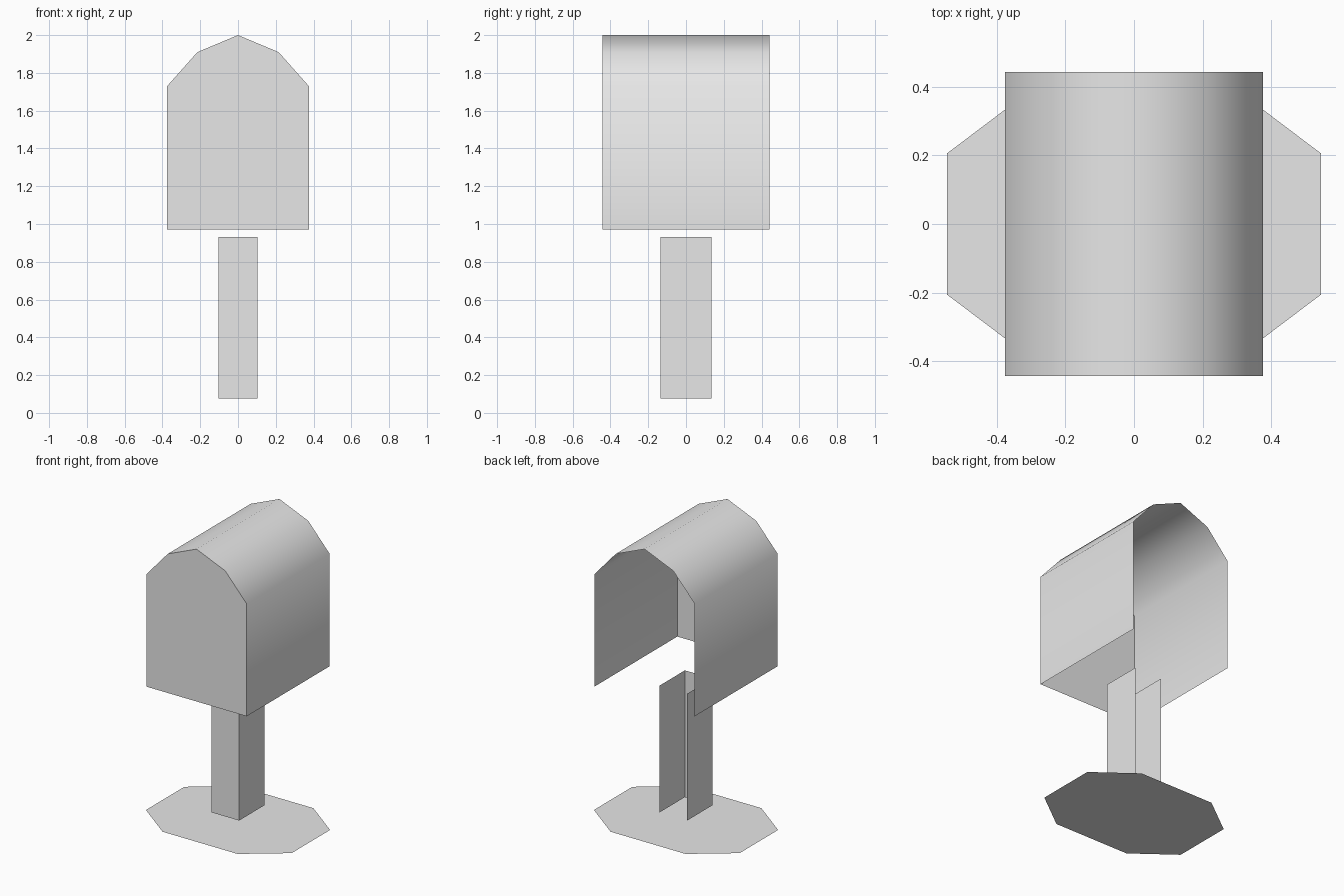
import bpy
import bmesh

default_cube = bpy.data.objects.get("Cube")
if default_cube:
    bpy.data.objects.remove(default_cube, do_unlink=True)

grey = bpy.data.materials.new("light grey")
grey.use_nodes = True
colour = (0.8, 0.8, 0.8, 1)
grey.diffuse_color = colour
grey.node_tree.nodes["Principled BSDF"].inputs["Base Color"].default_value = colour


def finish(name, bm, smooth=False):
    """Turn a bmesh into a named grey object."""
    for face in bm.faces:
        face.smooth = smooth
    mesh = bpy.data.meshes.new(name)
    bm.to_mesh(mesh)
    bm.free()
    mesh.materials.append(grey)
    obj = bpy.data.objects.new(name, mesh)
    bpy.context.collection.objects.link(obj)
    return obj


def polygon(name, points):
    """One flat face."""
    bm = bmesh.new()
    bm.faces.new([bm.verts.new(p) for p in points])
    return finish(name, bm)


def sheet(name, outline, depth, smooth=False):
    """Thin sheet made by sweeping an x-z outline from front to back."""
    bm = bmesh.new()
    front = [bm.verts.new((x, -depth, z)) for x, z in outline]
    back = [bm.verts.new((x, depth, z)) for x, z in outline]
    for i in range(len(outline) - 1):
        bm.faces.new((front[i], back[i], back[i + 1], front[i + 1]))
    return finish(name, bm, smooth)


def mirrored(half):
    """Complete an outline that runs from +x to the centre line."""
    return half + [(-x, z) for x, z in reversed(half) if x > 0]


# Box: arched shell, open at the back and below, with a front panel
box_depth = 0.443
arch = mirrored([(0.375, 0.97), (0.375, 1.73), (0.215, 1.91), (0, 2.0)])
sheet("box_shell", arch, box_depth, smooth=True)
polygon("box_front_panel", [(x, -box_depth, z) for x, z in arch])

# Post: two side walls and a front panel
post_w, post_d, post_low, post_high = 0.103, 0.135, 0.075, 0.932
right_edge = [(post_w, post_low), (post_w, post_high)]
left_edge = [(-x, z) for x, z in reversed(right_edge)]
sheet("post_left_wall", right_edge, post_d)
sheet("post_right_wall", left_edge, post_d)
polygon("post_front_panel", [(x, -post_d, z) for x, z in right_edge + left_edge])

# Ground plate: flat stretched octagon
corner = [(0.545, 0.205), (0.28, 0.405)]
upper = corner + [(-x, y) for x, y in reversed(corner)]
polygon("ground_plate", [(x, y, 0) for x, y in upper + [(-x, -y) for x, y in upper]])
